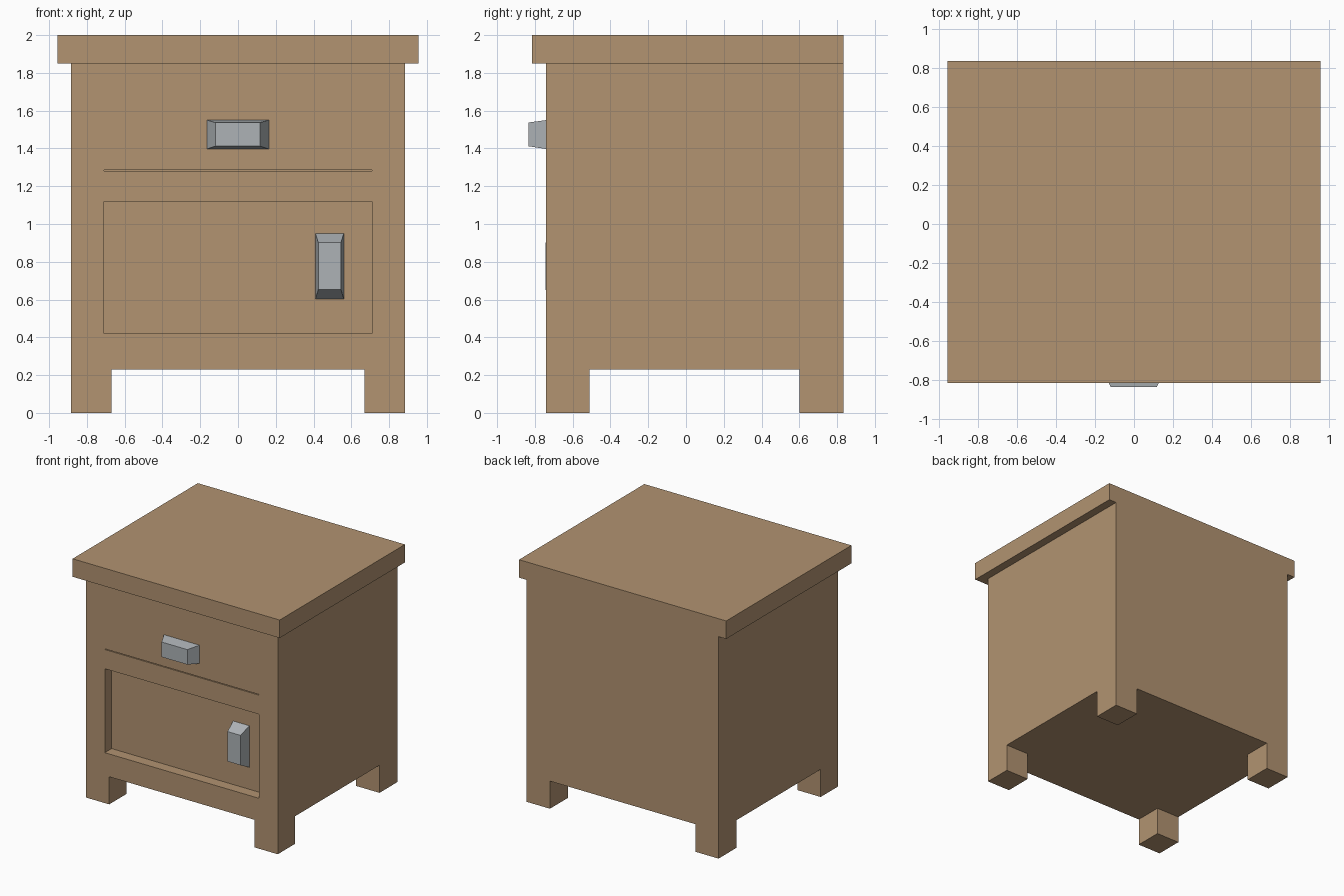
import bpy
import bmesh

if "Cube" in bpy.data.objects:
    bpy.data.objects.remove(bpy.data.objects["Cube"])


def material(name, rgb):
    m = bpy.data.materials.new(name)
    m.diffuse_color = (*rgb, 1.0)
    m.use_nodes = True
    m.node_tree.nodes["Principled BSDF"].inputs["Base Color"].default_value = m.diffuse_color
    return m


wood = material("warm_wood", (0.445, 0.292, 0.165))
metal = material("grey_metal", (0.42, 0.45, 0.47))


def block(name, x, y, z, mat=None, front_x=None, front_z=None):
    """Box from (min, max) ranges; the front (-y) face may have its own x and z ranges."""
    bm = bmesh.new()
    bmesh.ops.create_cube(bm, size=1)
    for v in bm.verts:
        front = v.co.y < 0
        xr = front_x if front and front_x else x
        zr = front_z if front and front_z else z
        v.co = (xr[v.co.x > 0], y[v.co.y > 0], zr[v.co.z > 0])
    mesh = bpy.data.meshes.new(name)
    bm.to_mesh(mesh)
    bm.free()
    if mat:
        mesh.materials.append(mat)
    obj = bpy.data.objects.new(name, mesh)
    bpy.context.collection.objects.link(obj)
    return obj


def carve(target, name, x, y, z):
    """Cut a box-shaped space out of the target, then remove the cutter."""
    cutter = block(name, x, y, z, wood)
    cutter.hide_render = True
    mod = target.modifiers.new(name, 'BOOLEAN')
    mod.operation = 'DIFFERENCE'
    mod.solver = 'EXACT'
    mod.object = cutter
    bpy.context.view_layer.objects.active = target
    bpy.ops.object.modifier_apply(modifier=mod.name)
    bpy.data.objects.remove(cutter)


FRONT, BACK, RECESS = -0.74, 0.835, -0.65

# Cabinet: one solid, with the space between the four legs cut through both ways
cabinet = block("cabinet", (-0.885, 0.885), (FRONT, BACK), (0, 1.85), wood)
carve(cabinet, "leg_gap_front", (-0.67, 0.67), (-1, 1), (-0.1, 0.23))
carve(cabinet, "leg_gap_side", (-1, 1), (-0.51, 0.60), (-0.1, 0.23))

# Sunken door panel and the thin slit under the drawer
carve(cabinet, "door_recess", (-0.71, 0.71), (-1, RECESS), (0.42, 1.12))
carve(cabinet, "drawer_slit", (-0.71, 0.71), (-1, RECESS), (1.28, 1.286))

# Overhanging top, flush at the back
block("table_top", (-0.955, 0.955), (-0.815, BACK), (1.85, 2.0), wood)

# Tapered handles
block("drawer_handle", (-0.165, 0.163), (-0.835, FRONT), (1.397, 1.55), metal,
      front_x=(-0.12, 0.117), front_z=(1.412, 1.537))
block("door_handle", (0.41, 0.56), (-0.745, RECESS), (0.603, 0.95), metal,
      front_x=(0.425, 0.545), front_z=(0.653, 0.902))
